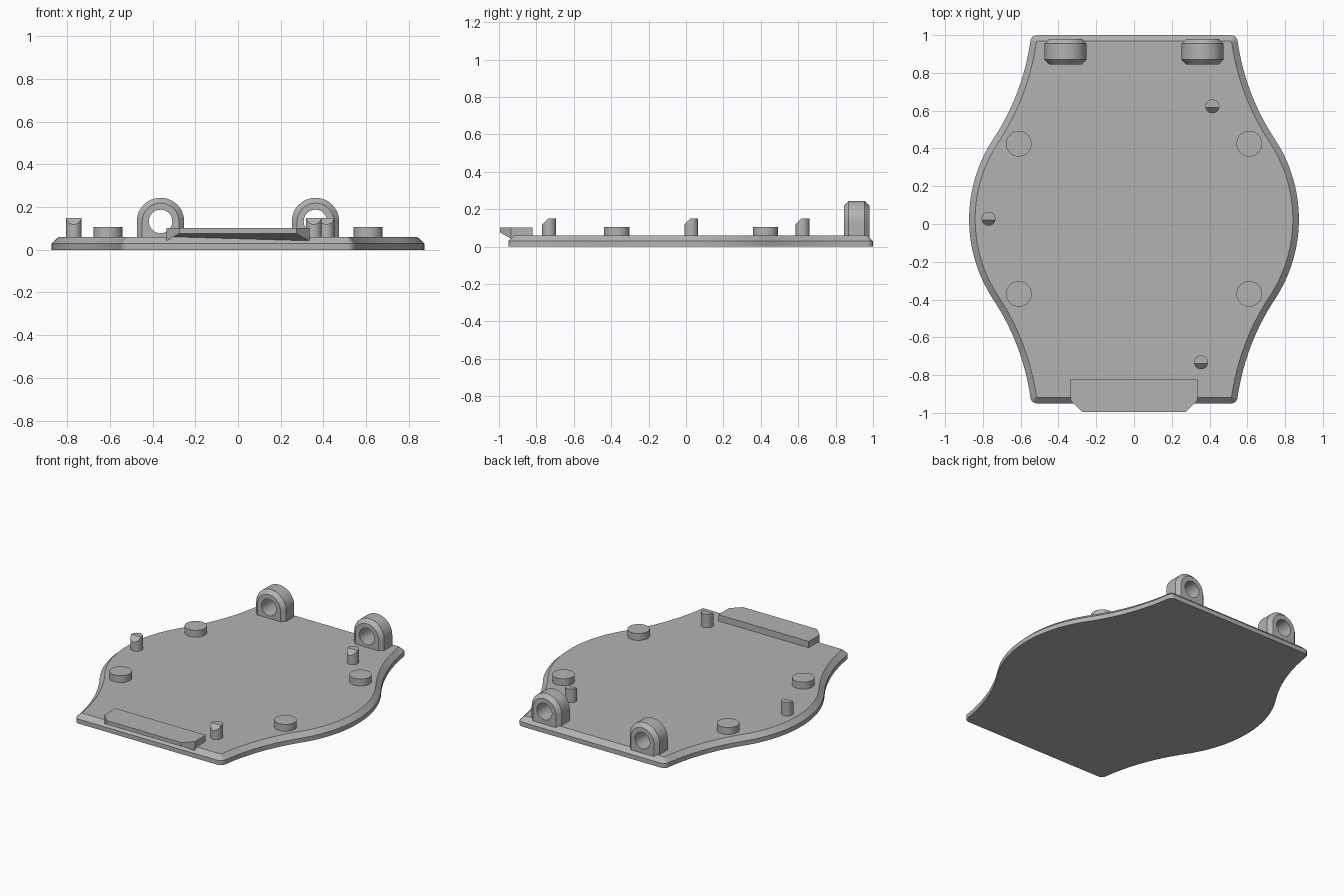
import bpy
import bmesh
from math import sin, cos, pi, radians
from mathutils import Vector

cube = bpy.data.objects.get("Cube")
if cube:
    bpy.data.objects.remove(cube, do_unlink=True)

grey = bpy.data.materials.new("plain grey")
grey.use_nodes = True
colour = (0.45, 0.45, 0.45, 1)
grey.diffuse_color = colour
grey.node_tree.nodes["Principled BSDF"].inputs["Base Color"].default_value = colour


def finish(name, bm, smooth=True):
    bmesh.ops.remove_doubles(bm, verts=bm.verts, dist=0.0001)
    bmesh.ops.recalc_face_normals(bm, faces=bm.faces)
    mesh = bpy.data.meshes.new(name)
    bm.to_mesh(mesh)
    bm.free()
    mesh.materials.append(grey)
    obj = bpy.data.objects.new(name, mesh)
    bpy.context.collection.objects.link(obj)
    if smooth:
        bpy.ops.object.select_all(action="DESELECT")
        obj.select_set(True)
        bpy.context.view_layer.objects.active = obj
        bpy.ops.object.shade_smooth_by_angle(angle=radians(25))
    return obj


def loft(name, loops, ring=False, smooth=True):
    """Bridge matching loops; cap the ends, or join last to first for a ring."""
    bm = bmesh.new()
    rows = [[bm.verts.new(p) for p in loop] for loop in loops]
    pairs = list(zip(rows, rows[1:]))
    if ring:
        pairs.append((rows[-1], rows[0]))
    else:
        bm.faces.new(rows[0])
        bm.faces.new(rows[-1])
    for a, b in pairs:
        for i in range(len(a)):
            j = (i + 1) % len(a)
            bm.faces.new((a[i], a[j], b[j], b[i]))
    return finish(name, bm, smooth)


# Base plate: bulging side, flaring waist and rounded corner as tangent arcs
def quarter_outline():
    half_width, bulge, flare, corner = 0.873, 0.77, 1.259, 0.035
    turn, end = radians(33.5), radians(8)
    normal = lambda a: Vector((cos(a), sin(a)))
    pts = []
    centre = Vector((half_width - bulge, 0))
    for i in range(17):
        n = normal(turn * i / 16)
        pts.append((centre + bulge * n, n))
    centre = pts[-1][0] + flare * normal(turn)
    for i in range(1, 17):
        n = normal(turn + (end - turn) * i / 16)
        pts.append((centre - flare * n, n))
    centre = pts[-1][0] - corner * normal(end)
    for i in range(1, 7):
        n = normal(end + (pi / 2 - end) * i / 6)
        pts.append((centre + corner * n, n))
    return pts


def plate_loop(z, inset):
    q = [p - n * inset for p, n in quarter_outline()]
    right = [Vector((p.x, -p.y)) for p in reversed(q[1:])] + q
    left = [Vector((-p.x, p.y)) for p in reversed(right)]
    return [(p.x, p.y + 0.025, z) for p in right + left]


loft("base_plate", [plate_loop(0, 0), plate_loop(0.03, 0), plate_loop(0.06, 0.032)])


# Hinge lugs: arched blocks with chamfered ends and a through hole
def arch(cx, y, r):
    loop = []
    for i in range(48):
        a = 2 * pi * i / 48
        c, s = cos(a), sin(a)
        if s < -0.0001:
            c = max(-1, min(1, c * 2 ** 0.5))
            s = max(-1, s * 2 ** 0.5) * 0.093 / r
        loop.append((cx + r * c, y, 0.133 + r * s))
    return loop


def circle(cx, y, r):
    return [(cx + r * cos(2 * pi * i / 48), y, 0.133 + r * sin(2 * pi * i / 48))
            for i in range(48)]


for side, x in (("left", 0.363), ("right", -0.363)):
    front, back = 0.845, 0.98
    loft(side + "_hinge_lug", [
        circle(x, front, 0.055), arch(x, front, 0.086), arch(x, front + 0.025, 0.111),
        arch(x, back - 0.025, 0.111), arch(x, back, 0.086), circle(x, back, 0.055)],
        ring=True)

# Front latch tongue with clipped corners and a sloped underside
tongue = [(0.335, -0.82), (0.335, -0.935), (0.275, -0.995)]
tongue += [(-x, y) for x, y in reversed(tongue)]
loft("latch_tongue", [
    [(x, y, 0.076 if y < -0.95 else 0.042) for x, y in tongue],
    [(x, y, 0.102) for x, y in tongue]], smooth=False)


# Round pads and locating pegs
def cylinder(x, y, r, top):
    bm = bmesh.new()
    bmesh.ops.create_cone(bm, cap_ends=True, segments=32, radius1=r, radius2=r, depth=top - 0.05)
    bmesh.ops.translate(bm, verts=bm.verts, vec=(x, y, (top + 0.05) / 2))
    return bm


for side, x in (("left", 0.61), ("right", -0.61)):
    for end, y in (("rear", 0.425), ("front", -0.37)):
        finish(side + "_" + end + "_pad", cylinder(x, y, 0.068, 0.106))

for name, x, y in (("rear_peg", 0.415, 0.623), ("side_peg", -0.77, 0.028), ("front_peg", 0.355, -0.732)):
    bm = cylinder(x, y, 0.037, 0.15)
    cut = bmesh.ops.bisect_plane(
        bm, geom=bm.verts[:] + bm.edges[:] + bm.faces[:],
        plane_co=(x, y - 0.006, 0.15), plane_no=(0, -1, 1), clear_outer=True)
    edges = [e for e in cut["geom_cut"] if isinstance(e, bmesh.types.BMEdge)]
    bmesh.ops.holes_fill(bm, edges=edges, sides=0)
    finish(name, bm)
